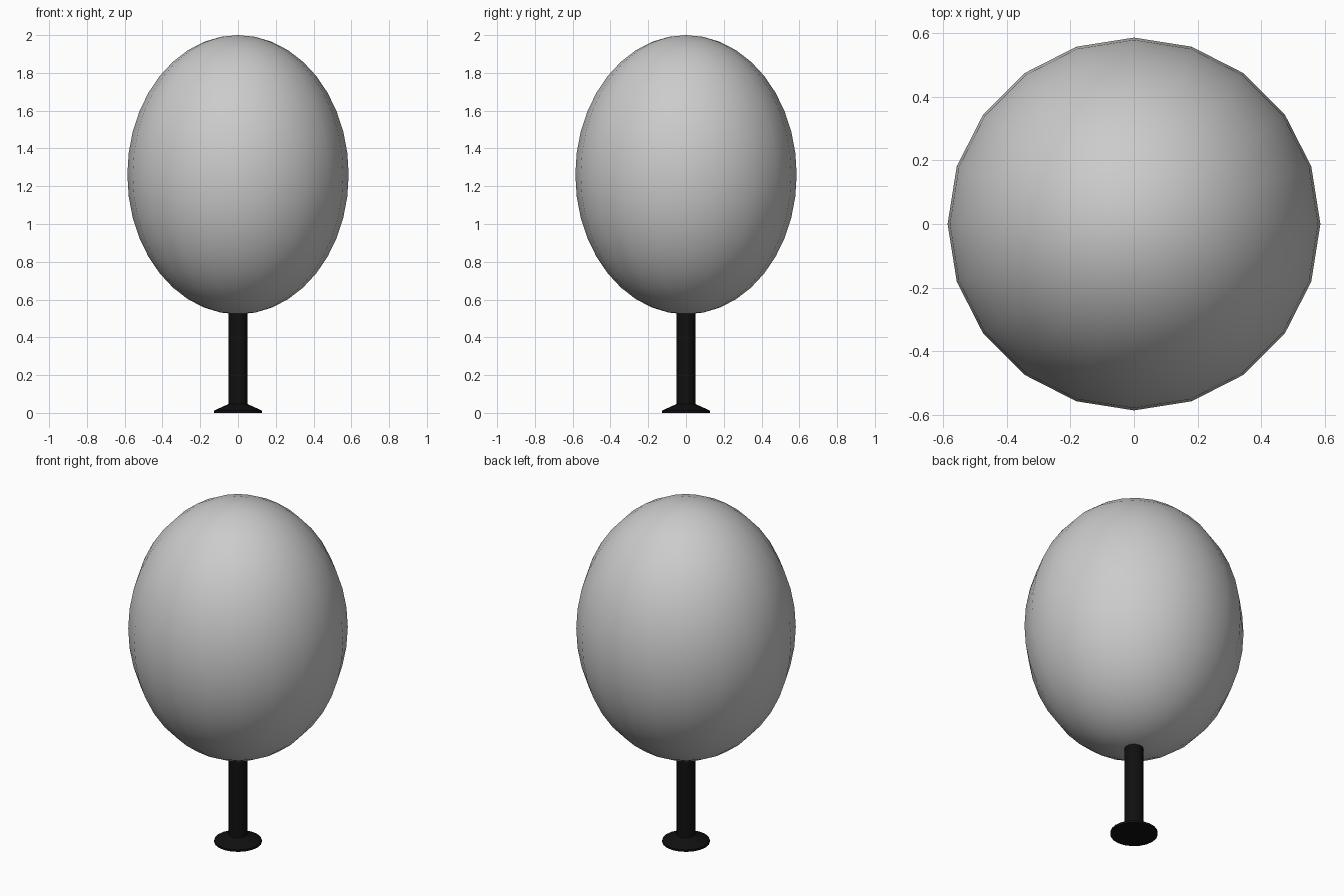
import bpy
import bmesh
from math import cos, sin, pi, radians

if "Cube" in bpy.data.objects:
    bpy.data.objects.remove(bpy.data.objects["Cube"])

SIDES = 20


def material(name, color):
    mat = bpy.data.materials.new(name)
    mat.diffuse_color = color
    mat.use_nodes = True
    mat.node_tree.nodes["Principled BSDF"].inputs["Base Color"].default_value = mat.diffuse_color
    return mat


def finish(obj, angle):
    bpy.ops.object.select_all(action='DESELECT')
    obj.select_set(True)
    bpy.context.view_layer.objects.active = obj
    bpy.ops.object.shade_smooth_by_angle(angle=radians(angle))


def lathe(name, profile, mat):
    """Spin (radius, z) points around z and cap both ends."""
    bm = bmesh.new()
    rings = [[bm.verts.new((r * cos(2 * pi * i / SIDES), r * sin(2 * pi * i / SIDES), z))
              for i in range(SIDES)] for r, z in profile]
    for low, high in zip(rings, rings[1:]):
        for i in range(SIDES):
            j = (i + 1) % SIDES
            bm.faces.new((low[i], low[j], high[j], high[i]))
    bm.faces.new(rings[0][::-1])
    bm.faces.new(rings[-1])
    mesh = bpy.data.meshes.new(name)
    bm.to_mesh(mesh)
    bm.free()
    mesh.materials.append(mat)
    obj = bpy.data.objects.new(name, mesh)
    bpy.context.collection.objects.link(obj)
    finish(obj, 25)
    return obj


black = material("black_metal", (0.005, 0.005, 0.005, 1))

# Egg-shaped globe
bpy.ops.mesh.primitive_uv_sphere_add(segments=SIDES, ring_count=20, radius=1,
                                     location=(0, 0, 1.261))
globe = bpy.context.object
globe.name = "globe"
globe.scale = (0.586, 0.586, 0.739)
bpy.ops.object.transform_apply(location=False, rotation=False, scale=True)
finish(globe, 40)

# Post with flared foot
lathe("post_and_foot", [(0.127, 0), (0.127, 0.012), (0.05, 0.047), (0.05, 0.53)], black)
